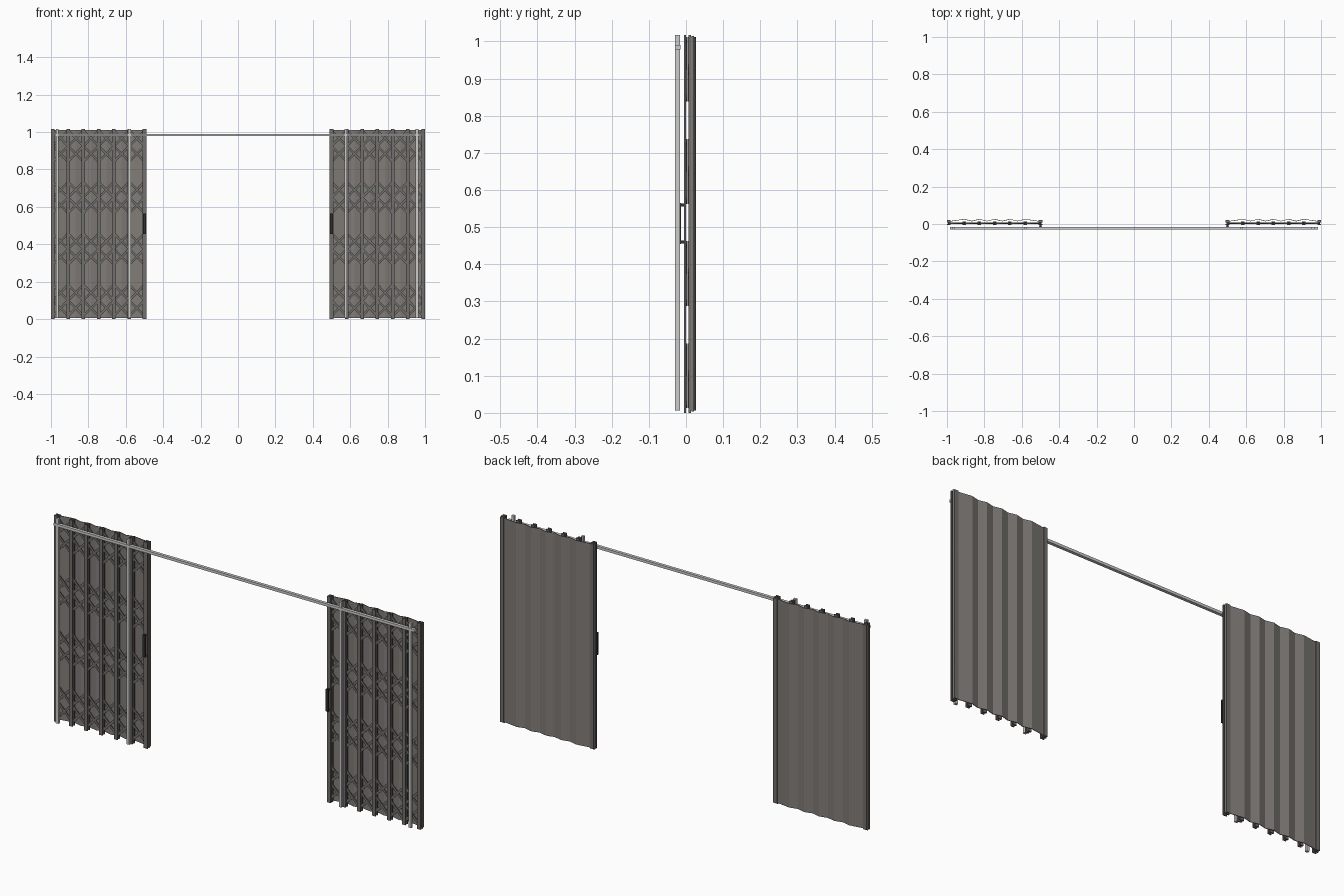
import bpy
import bmesh
from mathutils import Matrix, Vector

cube = bpy.data.objects.get("Cube")
if cube:
    bpy.data.objects.remove(cube, do_unlink=True)


def material(name, rgb):
    m = bpy.data.materials.new(name)
    m.use_nodes = True
    m.diffuse_color = (*rgb, 1)
    m.node_tree.nodes["Principled BSDF"].inputs["Base Color"].default_value = (*rgb, 1)
    return m


SHEET = material("warm grey sheet", (0.22, 0.205, 0.19))
FRAME = material("dark grey frame", (0.17, 0.16, 0.15))
STEEL = material("pale steel", (0.6, 0.61, 0.6))
BLACK = material("black grip", (0.03, 0.03, 0.03))


def finish(name, bm, mat):
    bmesh.ops.recalc_face_normals(bm, faces=bm.faces)
    mesh = bpy.data.meshes.new(name)
    bm.to_mesh(mesh)
    bm.free()
    mesh.materials.append(mat)
    obj = bpy.data.objects.new(name, mesh)
    bpy.context.collection.objects.link(obj)
    return obj


def add_box(bm, x, y, z):
    """Box from (low, high) ranges."""
    spans = (x, y, z)
    centre = Vector([(a + b) / 2 for a, b in spans])
    size = Vector([abs(b - a) for a, b in spans])
    bmesh.ops.create_cube(bm, size=1, matrix=Matrix.Translation(centre) @ Matrix.Diagonal(size).to_4x4())


def add_strip(bm, x0, z0, x1, z1, y, width, depth):
    """Flat diagonal bar between two points in the gate plane."""
    d = Vector((x1 - x0, 0, z1 - z0))
    rot = d.to_track_quat('X', 'Z').to_matrix().to_4x4()
    place = Matrix.Translation(((x0 + x1) / 2, y, (z0 + z1) / 2))
    size = Matrix.Diagonal((d.length, depth, width, 1))
    bmesh.ops.create_cube(bm, size=1, matrix=place @ rot @ size)


BAYS = 6
INNER, OUTER = 0.5, 0.99
STEP = (OUTER - INNER) / BAYS
ZONES = [0.1 + 0.275 * i for i in range(4)]
HALF = 0.083


def build_gate(side, s):
    post_x = [s * (INNER + STEP * i) for i in range(BAYS + 1)]

    # Paired front and back uprights
    bm = bmesh.new()
    for i, x in enumerate(post_x):
        w = 0.01 if i in (0, BAYS) else 0.009
        for y in ((-0.006, 0), (0.007, 0.014)):
            add_box(bm, (x - w, x + w), y, (0, 1.017))
    finish(side + "_uprights", bm, FRAME)

    # Scissor lattice sandwiched between the uprights
    bm = bmesh.new()
    for zc in ZONES:
        for i in range(BAYS):
            for v in (-1, 1):
                add_strip(bm, post_x[i], zc, post_x[i + 1], zc + v * HALF, 0.0018, 0.012, 0.003)
                add_strip(bm, post_x[i], zc + v * HALF, post_x[i + 1], zc, 0.0052, 0.012, 0.003)
    finish(side + "_lattice", bm, FRAME)

    # Pleated sheet: ridges behind the uprights, valleys between them
    profile = [(post_x[0] - s * 0.01, 0.014), (post_x[0] + s * 0.015, 0.014)]
    for i in range(1, BAYS):
        profile.append((post_x[i], 0.024))
        if i < BAYS - 1:
            profile.append((post_x[i] + s * STEP / 2, 0.014))
    profile += [(post_x[-1] - s * 0.015, 0.014), (post_x[-1] + s * 0.01, 0.014)]
    bm = bmesh.new()
    lower = 0.006
    loop = profile + [(x, y + 0.003) for x, y in reversed(profile)]
    face = bm.faces.new([bm.verts.new((x, y, lower)) for x, y in loop])
    ext = bmesh.ops.extrude_face_region(bm, geom=[face], use_keep_orig=True)
    top = [g for g in ext["geom"] if isinstance(g, bmesh.types.BMVert)]
    bmesh.ops.translate(bm, verts=top, vec=(0, 0, 1.006))
    finish(side + "_pleated_sheet", bm, SHEET)

    # Channel edges behind the end uprights
    bm = bmesh.new()
    for x in (post_x[0], post_x[-1]):
        add_box(bm, (x - 0.01, x + 0.01), (0.015, 0.021), (0.004, 1.014))
    finish(side + "_end_channels", bm, FRAME)

    # Pull handle with two arms
    bm = bmesh.new()
    hx = post_x[0]
    add_box(bm, (hx - 0.007, hx + 0.007), (-0.021, -0.014), (0.455, 0.565))
    for z in (0.46, 0.56):
        add_box(bm, (hx - 0.005, hx + 0.005), (-0.015, -0.005), (z - 0.004, z + 0.004))
    finish(side + "_handle", bm, BLACK)


build_gate("left", 1)
build_gate("right", -1)

# Slim posts and the cross rail in front of the gates
bm = bmesh.new()
for x in (-0.967, -0.58, 0.577, 0.957):
    add_box(bm, (x - 0.007, x + 0.007), (-0.029, -0.016), (0.007, 1.017))
finish("support_posts", bm, STEEL)

bm = bmesh.new()
add_box(bm, (-0.985, 0.985), (-0.03, -0.015), (0.978, 0.991))
finish("cross_rail", bm, STEEL)
